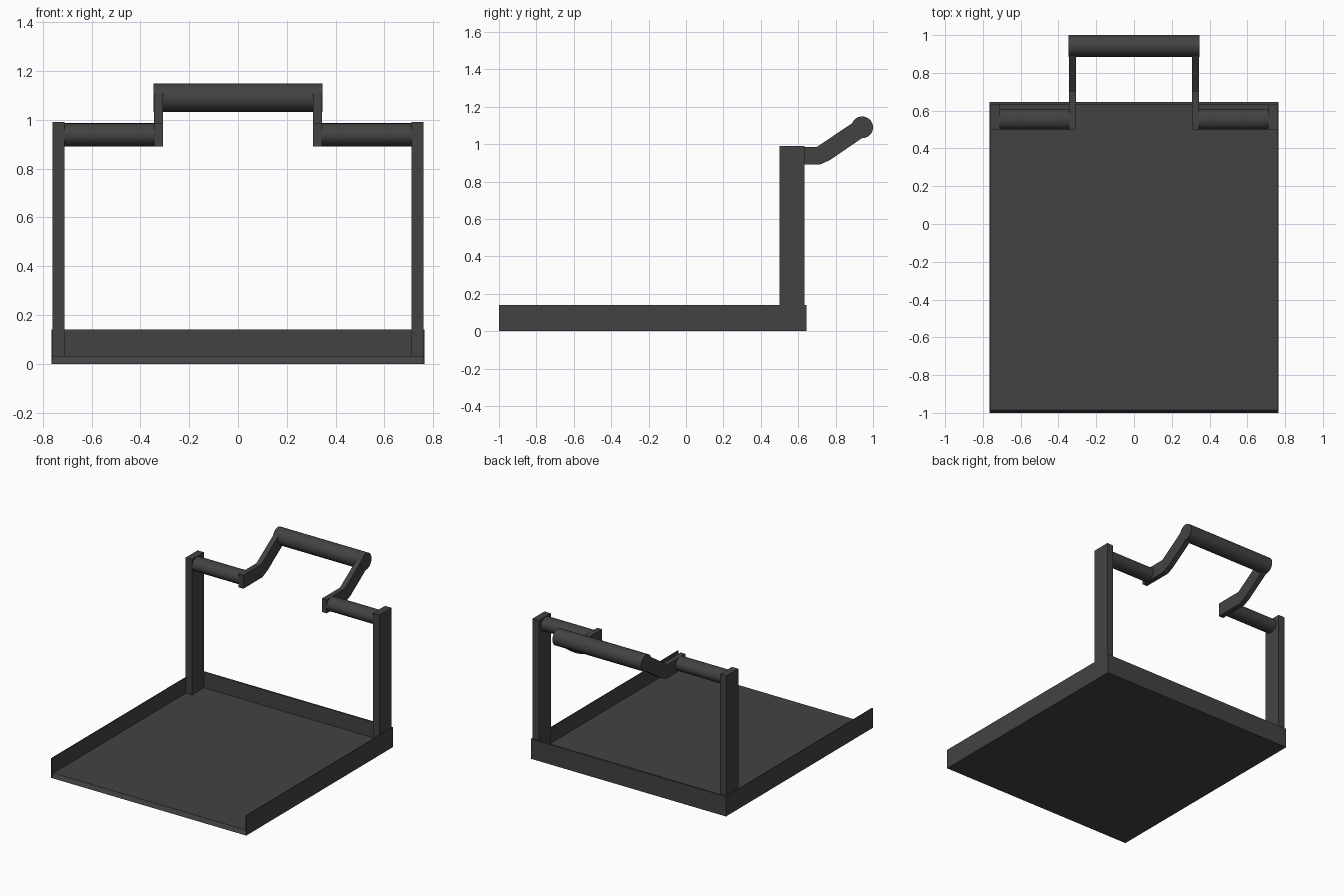
import bpy, bmesh, math
from mathutils import Matrix

if "Cube" in bpy.data.objects:
    bpy.data.objects.remove(bpy.data.objects["Cube"])

DARK = bpy.data.materials.new("dark_metal")
DARK.diffuse_color = (0.055, 0.055, 0.055, 1)
DARK.use_nodes = True
DARK.node_tree.nodes["Principled BSDF"].inputs["Base Color"].default_value = DARK.diffuse_color


def finish(name, bm, smooth=False):
    bmesh.ops.recalc_face_normals(bm, faces=bm.faces)
    me = bpy.data.meshes.new(name)
    bm.to_mesh(me)
    bm.free()
    ob = bpy.data.objects.new(name, me)
    bpy.context.collection.objects.link(ob)
    me.materials.append(DARK)
    if smooth:
        bpy.ops.object.select_all(action='DESELECT')
        ob.select_set(True)
        bpy.context.view_layer.objects.active = ob
        bpy.ops.object.shade_smooth_by_angle(angle=math.radians(35))
    return ob


def slab(name, profile, x0, x1):
    """Extrude a (y, z) outline along x."""
    bm = bmesh.new()
    face = bm.faces.new([bm.verts.new((x0, y, z)) for y, z in profile])
    new = bmesh.ops.extrude_face_region(bm, geom=[face])["geom"]
    bmesh.ops.translate(bm, vec=(x1 - x0, 0, 0),
                        verts=[v for v in new if isinstance(v, bmesh.types.BMVert)])
    return finish(name, bm)


def box(name, x0, x1, y0, y1, z0, z1):
    return slab(name, [(y0, z0), (y1, z0), (y1, z1), (y0, z1)], x0, x1)


def tube(name, x0, x1, y, z, ry, rz):
    """Round bar lying along x."""
    bm = bmesh.new()
    bmesh.ops.create_cone(bm, cap_ends=True, segments=32, radius1=1, radius2=1, depth=x1 - x0)
    bm.transform(Matrix.Translation(((x0 + x1) / 2, y, z))
                 @ Matrix.Diagonal((1, ry, rz, 1))
                 @ Matrix.Rotation(math.pi / 2, 4, 'Y'))
    return finish(name, bm, True)


# Tray floor with a sloped front lip, and back wall
slab("tray_floor", [(-1, 0), (0.645, 0), (0.645, 0.03), (-0.985, 0.03)], -0.765, 0.765)
box("tray_back_wall", -0.765, 0.765, 0.633, 0.645, 0, 0.14)

# Cranked arm outline from crossbar up to the handle
ARM = [(0.50, 0.89), (0.715, 0.89), (0.77, 0.915), (0.96, 1.045),
       (0.90, 1.12), (0.70, 0.985), (0.50, 0.985)]

for side, s in (("left", -1), ("right", 1)):
    def span(a, b):
        return sorted((s * a, s * b))
    box("tray_wall_" + side, *span(0.758, 0.765), -1, 0.645, 0, 0.14)
    box("post_" + side, *span(0.71, 0.76), 0.50, 0.633, 0.03, 0.99)
    tube("crossbar_" + side, *span(0.34, 0.715), 0.555, 0.938, 0.055, 0.048)
    slab("arm_" + side, ARM, *span(0.308, 0.345))

# Push handle
tube("handle", -0.347, 0.347, 0.942, 1.09, 0.058, 0.058)
